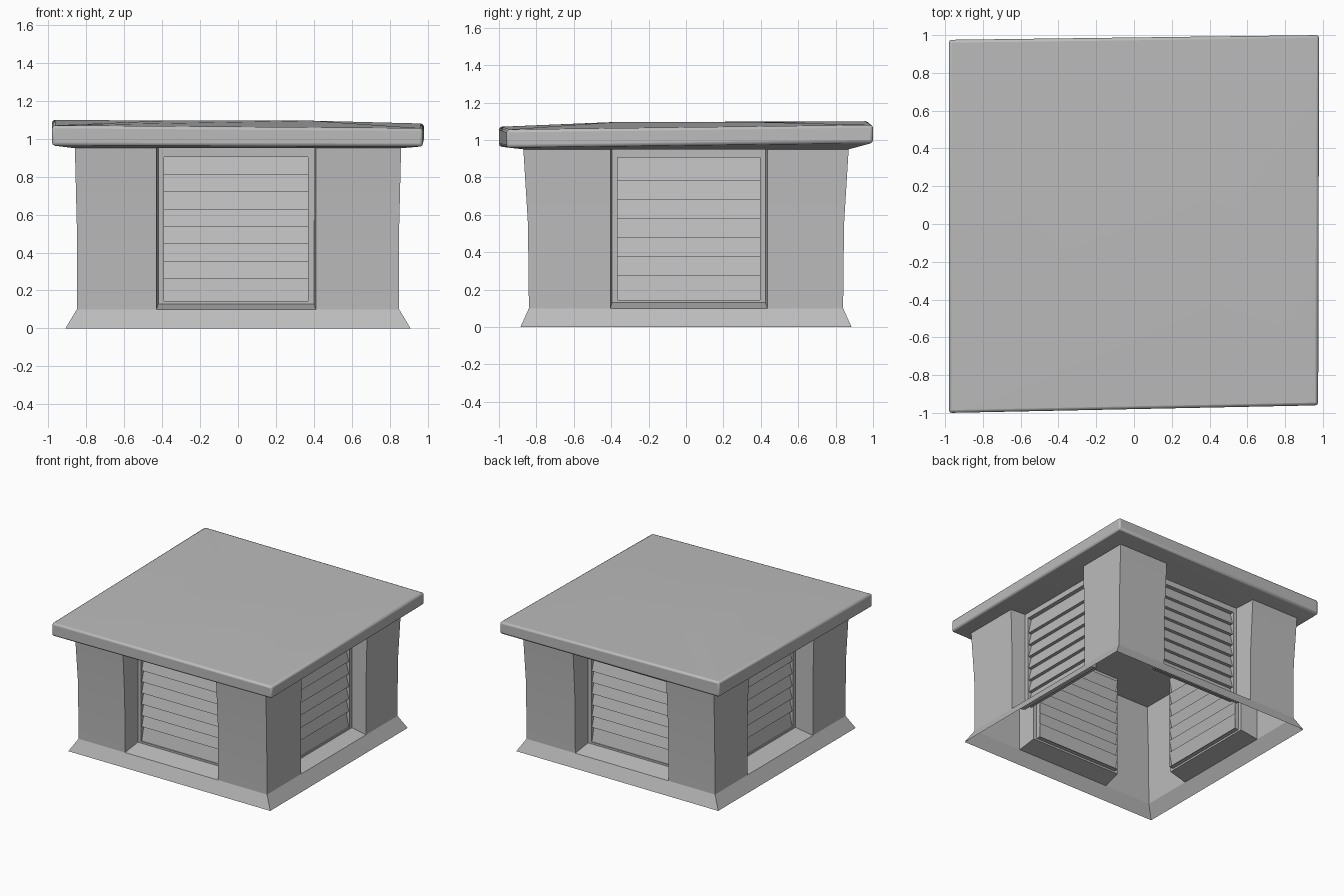
import bpy, bmesh, math
from mathutils import Vector

old = bpy.data.objects.get("Cube")
if old:
    bpy.data.objects.remove(old, do_unlink=True)

grey = bpy.data.materials.new("plain grey")
grey.use_nodes = True
COLOUR = (0.5, 0.5, 0.5, 1)
grey.diffuse_color = COLOUR
grey.node_tree.nodes["Principled BSDF"].inputs["Base Color"].default_value = COLOUR

parts = {n: bmesh.new() for n in ("base_skirt", "corner_walls", "vent_frames", "louvre_slats", "roof")}

# Half sizes of the housing in x and y at each height
FOOT = (0.91, 0.885, 0.0)
LEVELS = [(0.85, 0.84, 0.1), (0.85, 0.845, 0.55), (0.86, 0.87, 0.955)]


def quad(part, pts):
    bm = parts[part]
    bm.faces.new([bm.verts.new(p) for p in pts])


def grid(part, rows, place=Vector):
    """Fill quads between rows of points, left to right and bottom to top."""
    for low, high in zip(rows, rows[1:]):
        for i in range(len(low) - 1):
            quad(part, [place(p) for p in (low[i], low[i + 1], high[i + 1], high[i])])


def ring(part, outer, inner, place=Vector):
    """Fill the band between two loops of equal length."""
    n = len(outer)
    for i in range(n):
        j = (i + 1) % n
        quad(part, [place(p) for p in (outer[i], outer[j], inner[j], inner[i])])


def build_side(turn, middle, depth, slat_top, slat_count):
    """One wall: skirt, two pillars, recess, frame and louvres (u across, r outward, z)."""
    c, s = round(math.cos(turn * math.pi / 2)), round(math.sin(turn * math.pi / 2))

    def place(p):
        u, r, z = p
        return Vector((c * u + s * r, s * u - c * r, z))

    def reach(level):
        x, y, z = level
        return (x, y, z) if turn % 2 == 0 else (y, x, z)

    levels = [reach(v) for v in LEVELS]
    foot = reach(FOOT)
    left, right = middle - 0.42, middle + 0.42
    back = levels[0][1] - depth
    sill = 0.13
    bl, br = left + 0.01, right - 0.01

    # Flared skirt and sloping sill
    l, r, z = levels[0]
    grid("base_skirt", [[(u, foot[1], 0) for u in (-foot[0], left, right, foot[0])],
                        [(u, r, z) for u in (-l, left, right, l)]], place)
    grid("base_skirt", [[(left, r, z), (right, r, z)], [(bl, back, sill), (br, back, sill)]], place)

    # Pillars with the sides of the recess
    heights = [sill, LEVELS[1][2], LEVELS[2][2]]
    grid("corner_walls", [[(-l, r, z), (left, r, z), (bl, back, h)]
                          for (l, r, z), h in zip(levels, heights)], place)
    grid("corner_walls", [[(br, back, h), (right, r, z), (l, r, z)]
                          for (l, r, z), h in zip(levels, heights)], place)

    # Frame around the vent
    def rect(u0, u1, z0, z1, r):
        return [(u0, r, z0), (u1, r, z0), (u1, r, z1), (u0, r, z1)]

    o0, o1, bottom, top = bl + 0.03, br - 0.03, 0.145, 0.905
    ring("vent_frames", rect(bl, br, sill, LEVELS[2][2], back), rect(o0, o1, bottom, top, back), place)
    ring("vent_frames", rect(o0, o1, bottom, top, back), rect(o0, o1, bottom, top, back - 0.035), place)

    # Stepped louvres, lower edge outward
    pitch = (slat_top - 0.17) / slat_count
    edges = [bottom] + [0.17 + pitch * i for i in range(1, slat_count + 1)] + [top]
    rows = []
    for z0, z1 in zip(edges, edges[1:]):
        for z, r in ((z0, back - 0.008), (z1, back - 0.035)):
            rows.append([(o0, r, z), (o1, r, z)])
    grid("louvre_slats", rows, place)


build_side(0, -0.01, 0.15, 0.81, 7)
build_side(1, 0.015, 0.12, 0.78, 6)
build_side(2, 0.01, 0.15, 0.81, 7)
build_side(3, 0.0, 0.15, 0.78, 6)

# Roof slab, slightly uneven: x, y, lower and upper height of each corner
corners = [(-0.98, -1.0, 0.965, 1.07), (0.975, -0.96, 0.96, 1.055),
           (0.98, 1.0, 0.985, 1.08), (-0.98, 0.975, 0.98, 1.1)]
soffit = [(math.copysign(0.86, x), math.copysign(0.87, y), 0.95) for x, y, lo, hi in corners]
lower = [(x, y, lo) for x, y, lo, hi in corners]
upper = [(x, y, hi) for x, y, lo, hi in corners]
crown = [(x * 0.4, y * 0.4, 1.095) for x, y, lo, hi in corners]
for a, b in ((soffit, lower), (lower, upper), (upper, crown)):
    ring("roof", a, b)
quad("roof", crown)
quad("roof", soffit[::-1])

# Turn each part into an object
for name, bm in parts.items():
    bmesh.ops.remove_doubles(bm, verts=bm.verts, dist=0.0005)
    mesh = bpy.data.meshes.new(name)
    bm.to_mesh(mesh)
    bm.free()
    mesh.materials.append(grey)
    ob = bpy.data.objects.new(name, mesh)
    bpy.context.collection.objects.link(ob)
    if name == "roof":
        bevel = ob.modifiers.new("soft_edges", "BEVEL")
        bevel.width = 0.015
        bevel.segments = 2
        bevel.angle_limit = math.radians(40)
    bpy.ops.object.select_all(action="DESELECT")
    ob.select_set(True)
    bpy.context.view_layer.objects.active = ob
    bpy.ops.object.shade_smooth_by_angle(angle=math.radians(30))
